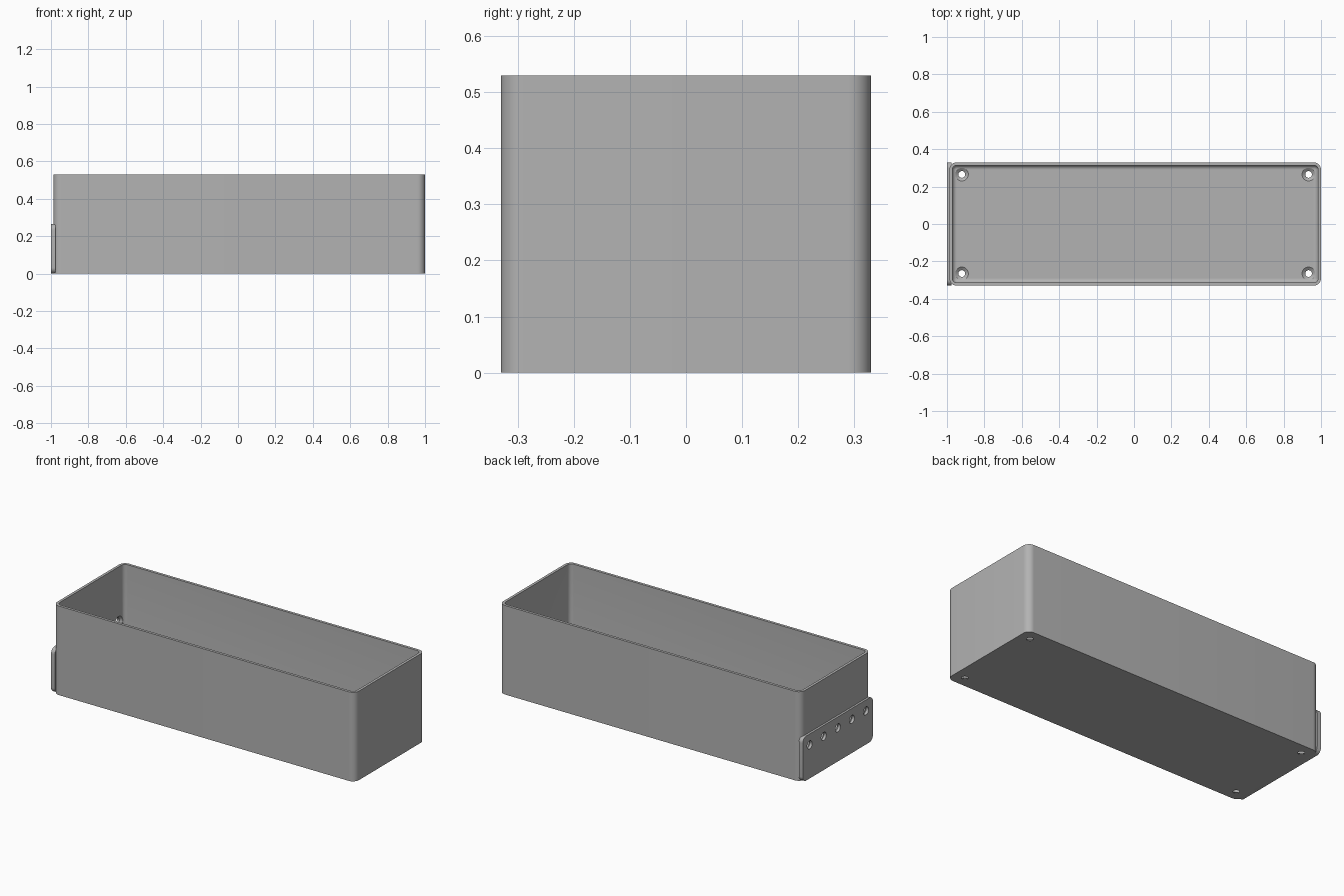
import bpy, bmesh, math
from mathutils import Matrix, Vector

cube = bpy.data.objects.get("Cube")
if cube:
    bpy.data.objects.remove(cube)

# Overall sizes
CX, HX, HY, H = 0.0065, 0.9935, 0.33, 0.53
WALL, FLOOR, RADIUS, FILLET = 0.016, 0.018, 0.04, 0.022
HOLE_Y = 0.265

grey = bpy.data.materials.new("plain grey")
grey.use_nodes = True
colour = (0.45, 0.45, 0.45, 1)
grey.diffuse_color = colour
grey.node_tree.nodes["Principled BSDF"].inputs["Base Color"].default_value = colour


def rounded(hx, hy, r, steps=10):
    """Corner points of a rounded rectangle, counter-clockwise."""
    pts = []
    for k, (sx, sy) in enumerate([(1, 1), (-1, 1), (-1, -1), (1, -1)]):
        for i in range(steps + 1):
            a = math.pi / 2 * (k + i / steps)
            pts.append((sx * (hx - r) + r * math.cos(a), sy * (hy - r) + r * math.sin(a)))
    return pts


def loft(name, rings):
    """Skin a list of point rings and cap both ends."""
    bm = bmesh.new()
    rows = [[bm.verts.new(p) for p in ring] for ring in rings]
    for a, b in zip(rows, rows[1:]):
        for i in range(len(a)):
            j = (i + 1) % len(a)
            bm.faces.new((a[i], a[j], b[j], b[i]))
    bm.faces.new(rows[0][::-1])
    bm.faces.new(rows[-1])
    bmesh.ops.recalc_face_normals(bm, faces=bm.faces)
    mesh = bpy.data.meshes.new(name)
    bm.to_mesh(mesh)
    bm.free()
    mesh.materials.append(grey)
    obj = bpy.data.objects.new(name, mesh)
    bpy.context.collection.objects.link(obj)
    return obj


def box_ring(inset, z):
    r = max(RADIUS - inset, 0.006)
    return [(CX + x, y, z) for x, y in rounded(HX - inset, HY - inset, r)]


# Open bin: outer wall, rim, inner wall, fillet down to the floor
rings = [box_ring(0, 0), box_ring(0, H), box_ring(WALL, H)]
for i in range(7):
    a = math.pi / 2 * i / 6
    rings.append(box_ring(WALL + FILLET * (1 - math.cos(a)),
                          FLOOR + FILLET * (1 - math.sin(a))))
bin_body = loft("bin_body", rings)

# Mounting plate on the right end, with rounded corners
plate_h = 0.265
profile = rounded(HY, plate_h / 2, 0.032)
mounting_plate = loft("mounting_plate", [[(x, y, z + plate_h / 2) for y, z in profile]
                                         for x in (-1, -0.975)])

# Screw hole cutters: a straight bore that flares towards the inside
bm = bmesh.new()


def screw_hole(surface, inward, bore, head=0.035, depth=0.013):
    turn = Vector((0, 0, 1)).rotation_difference(inward).to_matrix().to_4x4()
    section = [(bore, -0.1), (bore, -depth), (head, 0), (head, 0.05)]
    rows = [[bm.verts.new(Matrix.Translation(surface) @ turn @ Vector(
        (r * math.cos(t * math.tau / 32), r * math.sin(t * math.tau / 32), h)))
        for t in range(32)] for r, h in section]
    for a, b in zip(rows, rows[1:]):
        for i in range(32):
            j = (i + 1) % 32
            bm.faces.new((a[i], a[j], b[j], b[i]))
    bm.faces.new(rows[0][::-1])
    bm.faces.new(rows[-1])


for sx in (-1, 1):
    for sy in (-1, 1):
        screw_hole(Vector((CX + sx * 0.927, sy * HOLE_Y, FLOOR)), Vector((0, 0, 1)), 0.018)
for k in range(-2, 3):
    screw_hole(Vector((CX - HX + WALL, k * HOLE_Y / 2, 0.2)), Vector((1, 0, 0)), 0.024)

cut_mesh = bpy.data.meshes.new("hole_cutters")
bm.to_mesh(cut_mesh)
bm.free()
cutters = bpy.data.objects.new("hole_cutters", cut_mesh)
bpy.context.collection.objects.link(cutters)
cutters.hide_render = True

# Drill the holes and smooth the rounded surfaces
for obj in (bin_body, mounting_plate):
    mod = obj.modifiers.new("holes", "BOOLEAN")
    mod.operation, mod.solver, mod.object = "DIFFERENCE", "EXACT", cutters
    bpy.ops.object.select_all(action="DESELECT")
    obj.select_set(True)
    bpy.context.view_layer.objects.active = obj
    bpy.ops.object.modifier_apply(modifier=mod.name)
    bpy.ops.object.shade_smooth_by_angle(angle=math.radians(30))
bpy.data.objects.remove(cutters)
